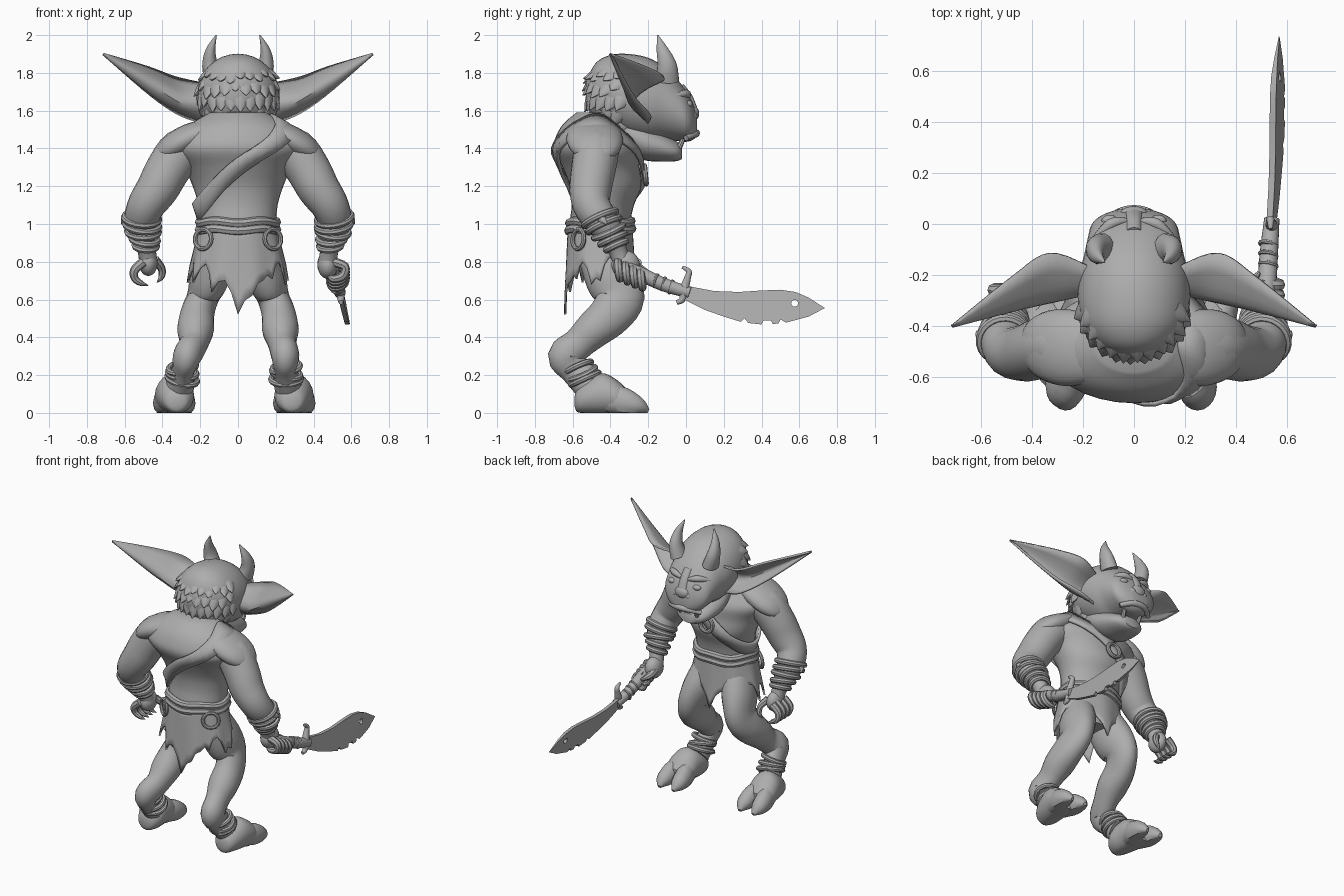
import bpy, bmesh, math, random
from mathutils import Vector

cube = bpy.data.objects.get("Cube")
if cube:
    bpy.data.objects.remove(cube, do_unlink=True)

grey = bpy.data.materials.new("stone grey")
grey.use_nodes = True
tone = (0.42, 0.42, 0.42, 1)
grey.diffuse_color = tone
grey.node_tree.nodes["Principled BSDF"].inputs["Base Color"].default_value = tone
made = []
X, Y, Z = Vector((1, 0, 0)), Vector((0, 1, 0)), Vector((0, 0, 1))


def finish(name, bm):
    bmesh.ops.recalc_face_normals(bm, faces=bm.faces)
    mesh = bpy.data.meshes.new(name)
    bm.to_mesh(mesh)
    bm.free()
    obj = bpy.data.objects.new(name, mesh)
    bpy.context.collection.objects.link(obj)
    mesh.materials.append(grey)
    made.append(obj)
    return obj


def spline(points, sub):
    """Smooth path through points of any dimension."""
    p = [Vector(q) for q in points]
    p = [p[0]] + p + [p[-1]]
    out = []
    for a, b, c, d in zip(p, p[1:], p[2:], p[3:]):
        for k in range(sub):
            t = k / sub
            out.append(b + (c - a) * (t / 2) + (a * 2 - b * 5 + c * 4 - d) * (t * t / 2)
                       + (b * 3 - a - c * 3 + d) * (t ** 3 / 2))
    return out + [p[-1]]


def skin(name, rows, closed=True, caps=True):
    bm = bmesh.new()
    grid = [[bm.verts.new(p) for p in row] for row in rows]
    n = len(grid[0])
    for r, s in zip(grid, grid[1:]):
        for j in range(n if closed else n - 1):
            k = (j + 1) % n
            bm.faces.new((r[j], r[k], s[k], s[j]))
    if caps:
        bm.faces.new(grid[0])
        bm.faces.new(grid[-1])
    return finish(name, bm)


def loft(name, stations, side=1, ref=X, n=20, sub=4, axis=None):
    """Stations are x, y, z, radius along ref, radius across it; axis keeps the rings parallel."""
    pts = spline([(s[0] * side, s[1], s[2], s[3], s[-1]) for s in stations], sub)
    mids = [Vector(p[:3]) for p in pts]
    rows = []
    for i, p in enumerate(pts):
        t = axis or (mids[min(i + 1, len(pts) - 1)] - mids[max(i - 1, 0)]).normalized()
        u = (ref - t * ref.dot(t)).normalized()
        v = t.cross(u)
        row = []
        for j in range(n):
            a = math.tau * j / n
            q = mids[i] + u * max(p[3], .002) * math.cos(a) + v * max(p[4], .002) * math.sin(a)
            q.z = max(q.z, 0)
            row.append(q)
        rows.append(row)
    return skin(name, rows)


def sheet(name, rows, thick, closed=False):
    obj = skin(name, rows, closed, False)
    mod = obj.modifiers.new("thickness", 'SOLIDIFY')
    mod.thickness, mod.offset = thick, 0


def ring(name, loc, axis, major, minor):
    rot = Vector(axis).to_track_quat('Z', 'Y').to_euler()
    bpy.ops.mesh.primitive_torus_add(location=loc, rotation=rot, major_radius=major, minor_radius=minor,
                                     major_segments=24, minor_segments=8)
    obj = bpy.context.object
    obj.name = name
    obj.data.materials.append(grey)
    made.append(obj)


def ball(name, loc, scale, tilt=0):
    bpy.ops.mesh.primitive_uv_sphere_add(segments=20, ring_count=12, radius=1, location=loc, rotation=(0, tilt, 0))
    obj = bpy.context.object
    obj.name, obj.scale = name, scale
    obj.data.materials.append(grey)
    made.append(obj)


# Torso and neck
TORSO = [(0, -.43, .75, .15, .11), (0, -.45, .87, .18, .15), (0, -.455, 1, .2, .16), (0, -.44, 1.1, .21, .165),
         (0, -.425, 1.2, .24, .19), (0, -.45, 1.3, .285, .205), (0, -.475, 1.39, .35, .225),
         (0, -.49, 1.46, .32, .2), (0, -.49, 1.53, .25, .16), (0, -.47, 1.59, .15, .11)]
loft("torso", TORSO, n=32, axis=Z)
loft("neck", [(0, -.47, 1.45, .17, .14), (0, -.38, 1.53, .15, .13), (0, -.27, 1.6, .15, .13)])


def torso_at(z):
    for a, b in zip(TORSO, TORSO[1:]):
        if a[2] <= z <= b[2]:
            f = (z - a[2]) / (b[2] - a[2])
            return [a[k] + (b[k] - a[k]) * f for k in (1, 3, 4)]


# Chest strap with buckle
rows = []
for off in (-.045, 0, .045):
    row = []
    for j in range(48):
        a = math.tau * j / 48
        z = 1.3 + .235 * math.cos(a) + off
        cy, rx, ry = torso_at(z)
        row.append(((rx + .014) * math.cos(a) - off * .2, cy + (ry + .016) * math.sin(a), z))
    rows.append(row)
sheet("chest_strap", rows, .018, True)
ring("strap_buckle", (-.01, -.215, 1.26), (0, 1, .1), .048, .014)

# Rolled belt and hanging loops
for z, grow, r in ((1.01, .003, .024), (.97, .008, .026)):
    cy, rx, ry = torso_at(z)
    rows = []
    for j in range(41):
        a = math.tau * j / 40
        out = Vector((math.cos(a), math.sin(a), 0))
        mid = Vector(((rx + grow) * out.x, cy + (ry + grow) * out.y, z + .006 * math.sin(5 * a)))
        rows.append([mid + out * r * math.cos(b) + Z * r * math.sin(b)
                     for b in [math.tau * k / 8 for k in range(8)]])
    skin("belt_roll", rows, True, False)
for s in (-1, 1):
    ring("belt_loop", (s * .185, -.57, .92), (s * .7, -1, .1), .052, .012)

# Ragged loincloth, hem heights going round from +x through +y
HEM = [.70, .82, .77, .84, .75, .76, .64, .76, .75, .84, .77, .82,
       .69, .80, .69, .79, .64, .70, .52, .62, .70, .71, .80, .68]
rows = []
for k in range(7):
    f = k / 6
    row = []
    for j in range(48):
        a = math.tau * j / 48
        hem = (HEM[j // 2] + HEM[(j + 1) // 2 % 24]) / 2 + .025 * (j % 2)
        z = .99 + (hem - .99) * f
        flare = (.99 - z) * .22
        wave = 1 + .03 * f * math.sin(9 * a)
        row.append(((.2 + flare) * math.cos(a) * wave, -.455 + (.165 + flare * .25) * math.sin(a) * wave, z))
    rows.append(row)
sheet("loincloth", rows, .012, True)

# Head, jaw and face
loft("head", [(0, -.53, 1.69, .04, .06), (0, -.48, 1.7, .14, .15), (0, -.4, 1.7, .2, .195),
              (0, -.3, 1.68, .22, .22), (0, -.2, 1.66, .215, .22), (0, -.12, 1.64, .195, .195),
              (0, -.05, 1.605, .18, .165), (0, 0, 1.57, .165, .135), (0, .035, 1.545, .125, .1),
              (0, .058, 1.52, .06, .055)], n=32, axis=Y)
loft("jaw", [(0, -.34, 1.5, .13, .1), (0, -.23, 1.44, .15, .1), (0, -.12, 1.405, .135, .075),
             (0, -.05, 1.385, .105, .052), (0, -.02, 1.38, .06, .035)], n=24, axis=Y)
ball("nose", (0, .04, 1.585), (.055, .03, .04))
loft("nose_bridge", [(0, -.03, 1.73, .03, .02), (0, .01, 1.67, .032, .025), (0, .04, 1.61, .035, .02)], n=12)
loft("upper_lip", [(-.12, -.0, 1.455, .015), (-.06, .04, 1.475, .02), (0, .052, 1.48, .022),
                   (.06, .04, 1.475, .02), (.12, -.0, 1.455, .015)], ref=Y, n=10)
for s in (-1, 1):
    ball("nostril_wing", (s * .045, .035, 1.57), (.028, .025, .025))
    ball("eye", (s * .095, .012, 1.635), (.032, .024, .02))
    loft("brow", [(.03, .012, 1.675, .012), (.09, .0, 1.69, .022), (.155, -.06, 1.675, .012)], s, ref=Y, n=10)
    loft("tusk", [(.06, -.045, 1.39, .016), (.065, -.02, 1.44, .013), (.062, -.015, 1.475, .002)], s, n=8)
    loft("horn", [(.125, -.1, 1.76, .05, .065), (.148, -.1, 1.84, .042, .052),
                  (.145, -.125, 1.92, .026, .032), (.115, -.15, 2.0, .003)], s, n=14)
    # Cupped ear from its front rim, back of the cup and lower rim
    tip = (.715, -.4, 1.9)
    rim = spline([(.17, -.17, 1.74), (.33, -.115, 1.775), (.48, -.21, 1.83), tip], 5)
    cup = spline([(.17, -.27, 1.65), (.29, -.295, 1.66), (.46, -.33, 1.755), tip], 5)
    low = spline([(.17, -.2, 1.535), (.3, -.19, 1.575), (.46, -.28, 1.68), tip], 5)
    rows = []
    for a, m, b in list(zip(rim, cup, low))[:-1]:
        row = []
        for k in range(9):
            t = k / 8
            p = a * (1 - t) * (1 - 2 * t) + m * 4 * t * (1 - t) + b * t * (2 * t - 1)
            row.append((p.x * s, p.y, p.z))
        rows.append(row)
    point = [(s * (tip[0] - k * .0005), tip[1], tip[2] - k * .0005) for k in range(9)]
    sheet("ear", rows + [point], .014)

# Swept tufts of hair over the back of the head
random.seed(4)
for k in range(44):
    a = math.pi * (1.04 + .92 * (k % 11 + .5 * (k // 11 % 2)) / 10.5)
    e = -.5 + .38 * (k // 11) + random.uniform(-.08, .08)
    d = Vector((math.cos(a) * math.cos(e), math.sin(a) * math.cos(e), math.sin(e)))
    base = Vector((d.x * .2, -.31 + d.y * .2, 1.69 + d.z * .195))
    sweep = -Z - Y * .5
    sweep = (sweep - d * sweep.dot(d)).normalized() * random.uniform(.06, .09)
    mid = base + sweep * .5 + d * .012
    end = base + sweep + d * .032
    loft("hair_tuft", [(*base, .045, .02), (*mid, .035, .018), (*end, .002)], ref=sweep.cross(d).normalized(),
         n=8, sub=2)

# Limbs
ARM = [(.2, -.47, 1.42, .11), (.3, -.475, 1.385, .12), (.37, -.49, 1.29, .118), (.425, -.505, 1.19, .112),
       (.485, -.5, 1.1, .1), (.51, -.45, 1.02, .09), (.5, -.395, .94, .07), (.485, -.365, .87, .05),
       (.475, -.34, .8, .048)]
for s in (-1, 1):
    wide = .04 if s < 0 else 0
    loft("arm", ARM, s, ref=Y)
    loft("shoulder", [(.16, -.49, 1.5, .13, .06), (.26, -.485, 1.455, .15, .075), (.35, -.475, 1.405, .135, .07),
                      (.41, -.47, 1.365, .09, .045), (.435, -.47, 1.345, .03, .015)], s, ref=Y)
    for x, y, z, r in ((.51, -.455, 1.03, .092), (.508, -.435, .995, .09), (.503, -.41, .96, .083),
                       (.495, -.39, .92, .07), (.488, -.37, .885, .058)):
        ring("wrist_wrap", (s * x, y, z), (s * random.uniform(-.2, .2), -.45, 1), r, .018)
    loft("wrap_knot", [(.57, -.45, 1.02, .03), (.6, -.44, 1.02, .022), (.615, -.42, 1.0, .005)], s, ref=Y, n=8)
    # Back-bent leg with a knee, calf and hock
    loft("leg", [(.11, -.45, .86, .1, .13), (.15, -.39, .72, .105, .145), (.187, -.35, .61, .085, .13),
                 (.215, -.4, .52, .09, .115), (.225, -.49, .44, .097, .1), (.235, -.57, .365, .075, .085),
                 (.25 + wide / 2, -.64, .3, .075, .092), (.25 + wide, -.59, .23, .06, .08),
                 (.265 + wide, -.51, .15, .075, .09)], s)
    for y, z, r in ((-.57, .24, .074), (-.55, .21, .076), (-.535, .18, .08)):
        ring("ankle_wrap", (s * (.255 + wide), y, z), (s * random.uniform(-.2, .2), -.45, 1), r, .016)
    # Cloven foot
    x = .295 + wide
    loft("foot", [(x - .01, -.59, .06, .02, .025), (x - .01, -.575, .065, .06, .06), (x - .01, -.52, .085, .09, .09),
                  (x, -.44, .1, .1, .11), (x + .005, -.36, .08, .1, .09), (x + .01, -.3, .055, .07, .055)],
         s, axis=Y)
    for dx in (-.05, .055):
        loft("toe", [(x + dx * .7, -.42, .08, .05, .075), (x + dx, -.33, .06, .058, .075),
                     (x + dx * 1.1, -.25, .035, .048, .048), (x + dx, -.2, .01, .012, .012)], s, n=14)

# Open hand with curled fingers and claws
ball("open_palm", (-.475, -.33, .795), (.05, .07, .07))
for k in range(4):
    y = -.39 + .043 * k
    loft("finger", [(.5, y, .8, .026), (.548, y, .755, .024), (.545, y + .01, .71, .02),
                    (.51, y + .015, .685, .014), (.475, y + .02, .675, .002)], -1, ref=Y, n=8)
loft("thumb", [(.44, -.3, .81, .025), (.405, -.265, .765, .021), (.405, -.25, .72, .016),
               (.43, -.25, .69, .002)], -1, ref=Y, n=8)

# Fist round the sword grip
ball("fist_palm", (.475, -.32, .785), (.055, .075, .075))
for k in range(4):
    y = -.36 + .04 * k
    z = .775 - .016 * k
    loft("grip_finger", [(.5, y, z + .025, .025), (.565, y, z, .024), (.555, y + .008, z - .05, .023),
                         (.5, y + .01, z - .065, .019), (.47, y + .01, z - .03, .006)], ref=Y, n=8)
loft("grip_thumb", [(.45, -.3, .79, .026), (.455, -.24, .76, .023), (.49, -.19, .74, .008)], n=8)

# Sword grip, wrapping and hooked guard
loft("sword_grip", [(.508, -.34, .78, .03), (.52, -.25, .74, .036), (.528, -.12, .68, .036), (.54, .02, .635, .03)])
for y in (-.16, -.12, -.08):
    ring("grip_wrap", (.526, y, .7 - (y + .16) * .42), (.2, 1, -.3), .032, .009)
loft("sword_guard", [(.545, -.05, .585, .012), (.545, -.02, .6, .018), (.54, -.008, .66, .024),
                     (.535, .01, .72, .018), (.535, .015, .75, .015), (.535, -.02, .772, .008)], n=10)

# Notched blade with a hole near the tip
EDGE = [(-.01, .6), (.1, .545), (.2, .51), (.29, .482), (.31, .5), (.33, .476), (.4, .468), (.41, .49),
        (.45, .488), (.46, .47), (.49, .474), (.5, .495), (.53, .478), (.65, .51), (.735, .555),
        (.65, .61), (.58, .64), (.5, .652), (.4, .648), (.28, .64), (.15, .645), (-.01, .675)]
bm = bmesh.new()
face = bm.faces.new([bm.verts.new((-.012, y, z)) for y, z in EDGE])
ext = bmesh.ops.extrude_face_region(bm, geom=[face])
bmesh.ops.translate(bm, vec=(.024, 0, 0), verts=[v for v in ext["geom"] if isinstance(v, bmesh.types.BMVert)])
blade = finish("sword_blade", bm)
bpy.ops.mesh.primitive_cylinder_add(vertices=14, radius=.018, depth=.2, location=(0, .575, .58),
                                    rotation=(0, math.pi / 2, 0))
cutter = bpy.context.object
cutter.name, cutter.hide_render = "hole_cutter", True
cut = blade.modifiers.new("hole", 'BOOLEAN')
cut.operation, cut.object, cut.solver = 'DIFFERENCE', cutter, 'EXACT'
bpy.context.view_layer.objects.active = blade
bpy.ops.object.modifier_apply(modifier=cut.name)
bpy.data.objects.remove(cutter, do_unlink=True)
for v in blade.data.vertices:
    taper = min(1, (.76 - v.co.y) / .2)
    v.co.x = v.co.x * taper + .545 + .02 * v.co.y + (.6 - v.co.z) * .2

# Smooth shading with crisp edges
bpy.ops.object.select_all(action='DESELECT')
for obj in made:
    obj.select_set(True)
bpy.context.view_layer.objects.active = made[0]
bpy.ops.object.shade_smooth_by_angle(angle=math.radians(42))
